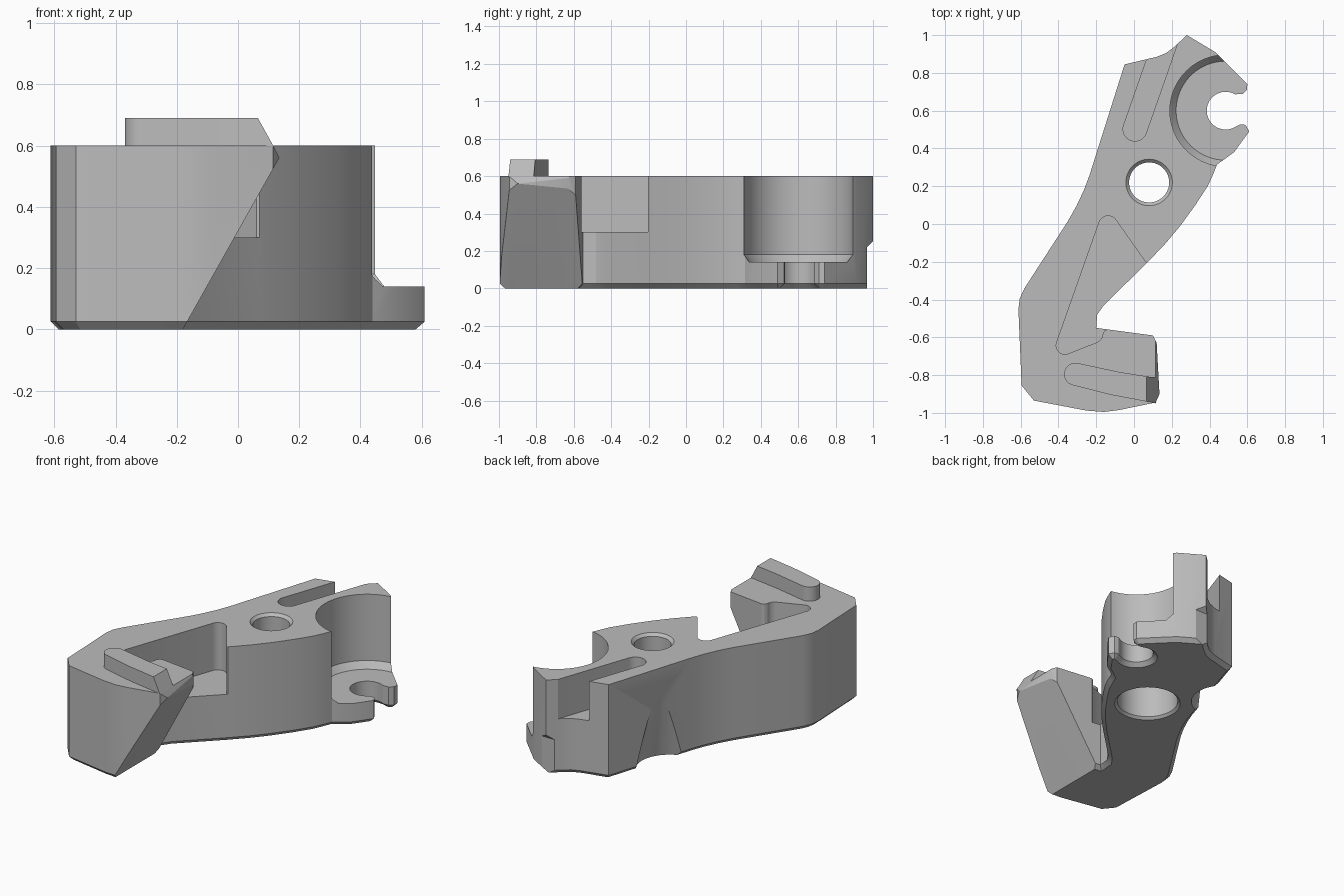
import bpy, bmesh, math
from mathutils import Vector, Matrix

cube = bpy.data.objects.get("Cube")
if cube:
    bpy.data.objects.remove(cube, do_unlink=True)

grey = bpy.data.materials.new("plain grey")
grey.use_nodes = True
colour = (0.5, 0.5, 0.5, 1)
grey.diffuse_color = colour
grey.node_tree.nodes["Principled BSDF"].inputs["Base Color"].default_value = colour


def arc(cx, cy, r, start, end, n=24):
    steps = [math.radians(start + (end - start) * i / n) for i in range(n + 1)]
    return [(cx + r * math.cos(a), cy + r * math.sin(a)) for a in steps]


def finish(name, bm):
    bmesh.ops.recalc_face_normals(bm, faces=bm.faces)
    mesh = bpy.data.meshes.new(name)
    bm.to_mesh(mesh)
    bm.free()
    mesh.materials.append(grey)
    ob = bpy.data.objects.new(name, mesh)
    bpy.context.collection.objects.link(ob)
    return ob


def prism(points, low, high):
    bm = bmesh.new()
    base = bm.faces.new([bm.verts.new((x, y, low)) for x, y in points])
    top = bmesh.ops.extrude_face_region(bm, geom=[base])["geom"]
    verts = [v for v in top if isinstance(v, bmesh.types.BMVert)]
    bmesh.ops.translate(bm, verts=verts, vec=(0, 0, high - low))
    bmesh.ops.recalc_face_normals(bm, faces=bm.faces)
    return bm


def lathe(cx, cy, rings, n=64):
    """Stack of round rings (radius, height) with capped ends."""
    bm = bmesh.new()
    loops = [[bm.verts.new((x, y, z)) for x, y in arc(cx, cy, r, 0, 360, n)[:-1]]
             for r, z in rings]
    for a, b in zip(loops, loops[1:]):
        for i in range(n):
            j = (i + 1) % n
            bm.faces.new((a[i], a[j], b[j], b[i]))
    bm.faces.new(loops[0])
    bm.faces.new(loops[-1])
    return bm


def cut(ob, name, bm):
    tool = finish(name, bm)
    tool.hide_render = True
    mod = ob.modifiers.new(name, "BOOLEAN")
    mod.operation, mod.solver, mod.object = "DIFFERENCE", "EXACT", tool
    bpy.context.view_layer.objects.active = ob
    bpy.ops.object.modifier_apply(modifier=mod.name)
    bpy.data.objects.remove(tool, do_unlink=True)


def smooth(ob):
    bpy.ops.object.select_all(action="DESELECT")
    ob.select_set(True)
    bpy.context.view_layer.objects.active = ob
    bpy.ops.object.shade_smooth_by_angle(angle=math.radians(25))


# Lever body: one outline, chamfered along its lower rim
hook_x, hook_y = 0.485, 0.6
outline = [(-0.05, 0.845), (0.12, 0.885), (0.17, 0.905), (0.21, 0.935), (0.28, 1.0),
           (0.43, 0.91), (0.6, 0.74), (0.598, 0.71), (0.575, 0.688)]
outline += arc(hook_x, hook_y, 0.1, 60, 300)
outline += [(0.565, 0.528), (0.59, 0.525), (0.61, 0.49), (0.53, 0.38), (0.44, 0.315),
            (0.42, 0.265), (0.39, 0.2), (0.325, 0.1), (0.245, -0.01), (0.165, -0.105),
            (0.075, -0.2), (-0.16, -0.43), (-0.195, -0.48), (-0.2, -0.55), (0.1, -0.59),
            (0.12, -0.63), (0.135, -0.9), (0.115, -0.945), (-0.08, -0.985),
            (-0.16, -0.995), (-0.25, -0.988), (-0.53, -0.935), (-0.595, -0.855),
            (-0.612, -0.45), (-0.605, -0.395), (-0.58, -0.34), (-0.35, 0.015),
            (-0.305, 0.095), (-0.265, 0.18), (-0.235, 0.26)]
bm = prism(outline, 0, 0.6)
rim = [e for e in bm.edges if all(v.co.z < 0.001 for v in e.verts)]
bmesh.ops.bevel(bm, geom=rim, offset=0.025, segments=1, affect="EDGES", clamp_overlap=False)
body = finish("lever_body", bm)

# Round seat above the hook plate, with a sloped foot
cut(body, "seat_cutter", lathe(hook_x, hook_y, [(0.262, 0.14), (0.295, 0.18), (0.295, 0.8)], 96))

# Pivot hole with chamfered mouths and a wide counterbore underneath
cut(body, "pivot_cutter", lathe(0.08, 0.22, [
    (0.215, -0.02), (0.18, 0.015), (0.18, 0.3), (0.106, 0.3),
    (0.106, 0.583), (0.14, 0.617)]))

# Open slot at the back, running between two prongs
slot = arc(0.005, 0.502, 0.063, 160, 340, 16)
run = Vector((0.33, 0.944)) * 0.7
slot += [(slot[-1][0] + run.x, slot[-1][1] + run.y), (slot[0][0] + run.x, slot[0][1] + run.y)]
cut(body, "slot_cutter", prism(slot, 0.35, 0.8))

# Side pocket behind the foot
pocket = arc(-0.137, -0.007, 0.05, 160, 35, 10)
pocket += [(0.06, -0.2), (0.2, -0.25), (0.0, -0.5), (-0.155, -0.565)]
pocket += arc(-0.215, -0.58, 0.05, 0, -70, 8) + arc(-0.365, -0.643, 0.047, -75, -200, 10)
cut(body, "pocket_cutter", prism(pocket, 0.3, 0.8))

# Undercut slope on the foot, drawn in x-z and turned upright
wedge = [(0.085, 0.66), (0.115, 0.6), (0.135, 0.56), (-0.18, 0), (-0.214, -0.06),
         (0.5, -0.06), (0.5, 0.66)]
bm = prism(wedge, 0.553, 1.2)
bm.transform(Matrix.Rotation(math.radians(90), 4, "X"))
cut(body, "undercut_cutter", bm)

# Chamfer along the front edge of the undercut
normal = Vector((1.07, -0.98, -0.49)).normalized()
bm = bmesh.new()
bmesh.ops.create_cube(bm, size=1)
bm.transform(Matrix.Translation(Vector((0.1, -0.93, 0.6)) + normal * 0.5)
             @ normal.to_track_quat("Z", "Y").to_matrix().to_4x4()
             @ Matrix.Diagonal((3, 3, 1, 1)))
cut(body, "edge_cutter", bm)

# Tapered scallop low on the left wall
cut(body, "scallop_cutter", lathe(-0.255, 0.53, [(0.2, -0.02), (0.08, 0.5)]))

# Step under the back prong
bm = prism([(0, 0.968), (0.5, 0.968), (0.5, 1.1), (0, 1.1)], -0.1, 0.22)
for v in bm.verts:
    if v.co.z > 0.2 and v.co.y > 1:
        v.co.z += 0.13
cut(body, "step_cutter", bm)
smooth(body)

# Raised bar on the foot, ending in a slope
bar = arc(-0.31, -0.795, 0.06, 75, 255, 16)
bar += [(-0.12, -0.905), (0.12, -0.95), (0.12, -0.815), (-0.08, -0.783)]
bm = prism(bar, 0.595, 0.69)
cutting = bmesh.ops.bisect_plane(bm, geom=bm.verts[:] + bm.edges[:] + bm.faces[:],
                                 plane_co=(0.065, 0, 0.69), plane_no=(0.09, 0, 0.05),
                                 clear_outer=True)
edges = [e for e in cutting["geom_cut"] if isinstance(e, bmesh.types.BMEdge)]
bmesh.ops.contextual_create(bm, geom=edges)
smooth(finish("foot_bar", bm))
